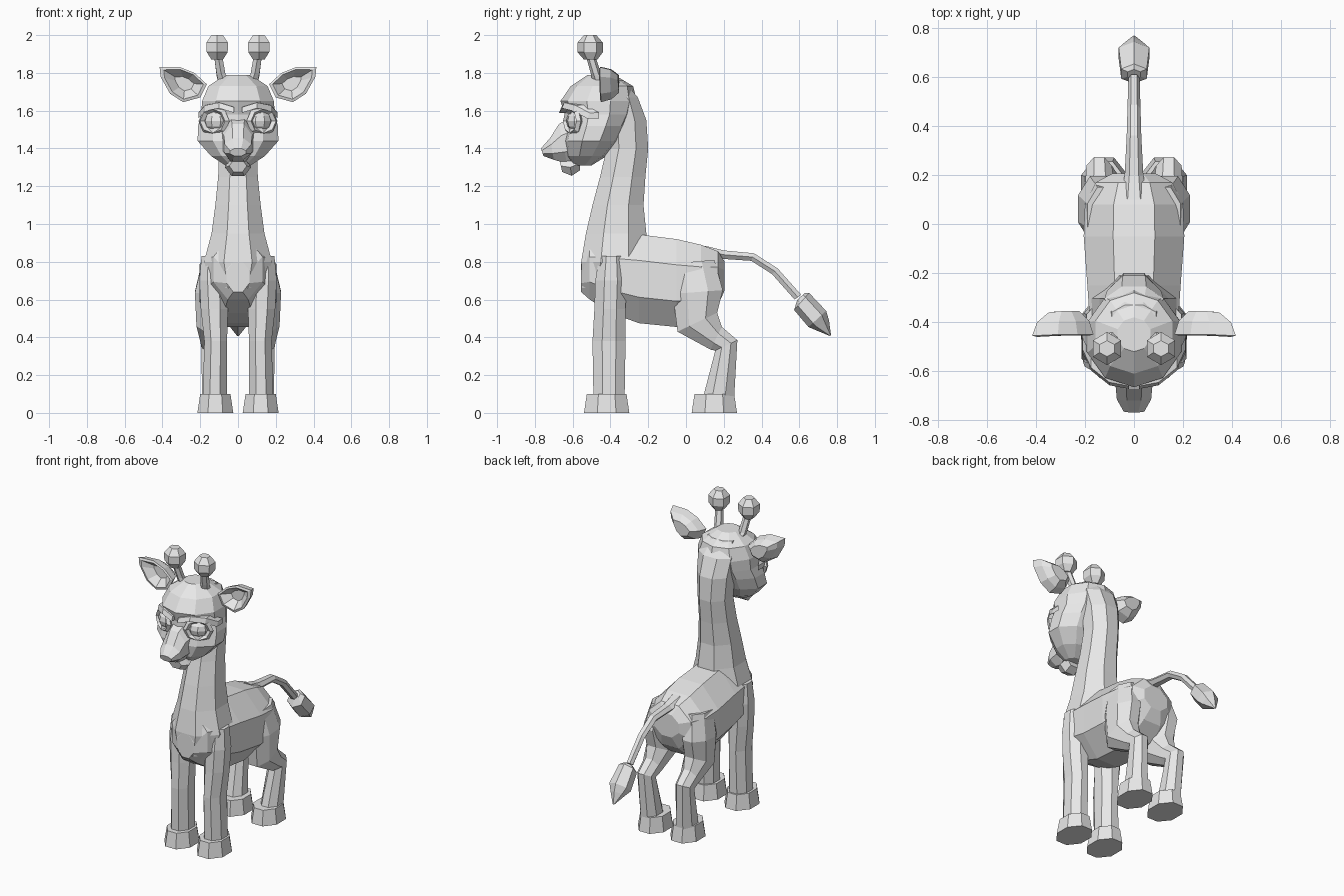
import bpy, bmesh, math
from mathutils import Matrix, Vector

grey = bpy.data.materials.new("plain_grey")
grey.diffuse_color = (0.8, 0.8, 0.8, 1)


def finish(ob, mirror):
    ob.data.materials.clear()
    ob.data.materials.append(grey)
    if mirror:
        ob.modifiers.new("Mirror", 'MIRROR').use_mirror_merge = False
    return ob


def skin(name, rings, mirror=False):
    """Bridge a list of point rings and cap both ends."""
    bm = bmesh.new()
    loops = [[bm.verts.new(p) for p in ring] for ring in rings]
    for a, b in zip(loops, loops[1:]):
        for i in range(len(a)):
            j = (i + 1) % len(a)
            bm.faces.new((a[i], a[j], b[j], b[i]))
    bm.faces.new(loops[0])
    bm.faces.new(loops[-1])
    bmesh.ops.recalc_face_normals(bm, faces=bm.faces)
    me = bpy.data.meshes.new(name)
    bm.to_mesh(me)
    bm.free()
    ob = bpy.data.objects.new(name, me)
    bpy.context.collection.objects.link(ob)
    return finish(ob, mirror)


def loft(name, sections, n=8, flat=True, mirror=False):
    """Each section: (y, z) of one edge, (y, z) of the other, centre x, half width."""
    off = math.pi / n if flat else 0
    k = 1 / math.cos(off)
    rings = []
    for y1, z1, y2, z2, x, rx in sections:
        c = Vector((x, (y1 + y2) / 2, (z1 + z2) / 2))
        v = Vector((0, (y1 - y2) / 2, (z1 - z2) / 2)) * k
        rings.append([c + v * math.cos(a) + Vector((rx * k * math.sin(a), 0, 0))
                      for a in (off + i * math.tau / n for i in range(n))])
    return skin(name, rings, mirror)


def upright(rows, x=0):
    """Level sections from (z, front y, back y, half width)."""
    return [(f, z, b, z, x, rx) for z, f, b, rx in rows]


# Torso, chest to rump: y, top, bottom, half width
torso = [(-.555, .80, .64, .06), (-.51, .92, .60, .13), (-.40, .94, .53, .18),
         (-.25, .945, .475, .19), (-.05, .92, .455, .205), (.08, .89, .49, .20),
         (.17, .855, .57, .155), (.205, .80, .65, .09)]
loft("torso", [(y, t, y, b, 0, rx) for y, t, b, rx in torso])

# Neck
loft("neck", upright([(.66, -.55, -.3, .13), (.80, -.555, -.20, .18), (.95, -.53, -.21, .14),
                      (1.10, -.495, -.225, .12), (1.25, -.455, -.215, .105),
                      (1.40, -.42, -.20, .10), (1.55, -.42, -.21, .11),
                      (1.67, -.42, -.255, .12), (1.76, -.43, -.33, .09)]))

# Head
loft("head", upright([(1.31, -.60, -.50, .07), (1.36, -.64, -.42, .15), (1.44, -.655, -.35, .225),
                      (1.52, -.64, -.31, .222), (1.58, -.64, -.28, .205), (1.65, -.665, -.26, .20),
                      (1.73, -.61, -.28, .165), (1.79, -.52, -.38, .07)]), n=10, flat=False)

# Muzzle and chin
loft("muzzle", [(-.58, 1.58, -.55, 1.33, 0, .10), (-.672, 1.53, -.63, 1.32, 0, .075),
                (-.72, 1.455, -.70, 1.34, 0, .07), (-.768, 1.40, -.755, 1.36, 0, .042)])
loft("chin", [(-.56, 1.36, -.56, 1.285, 0, .05), (-.62, 1.345, -.605, 1.255, 0, .06),
              (-.67, 1.34, -.655, 1.275, 0, .04)], n=6)

# Eyes and their faceted rims, turned outwards
place = Matrix.Translation((.115, -.578, 1.545)) @ Matrix.Rotation(math.radians(28), 4, 'Z')
bpy.ops.mesh.primitive_uv_sphere_add(segments=8, ring_count=6, radius=1)
eye = bpy.context.object
eye.name = "eyes"
eye.data.transform(place @ Matrix.Diagonal((.066, .055, .056, 1)))
finish(eye, True)
bpy.ops.mesh.primitive_torus_add(major_segments=8, minor_segments=4,
                                 major_radius=.075, minor_radius=.018)
rim = bpy.context.object
rim.name = "eye_rims"
rim.data.transform(place @ Matrix.Translation((0, -.025, 0)) @ Matrix.Diagonal((1, 1, .85, 1))
                   @ Matrix.Rotation(math.pi / 2, 4, 'X'))
finish(rim, True)

# Brows
skin("brows", [[(x, y + dy, z + dz) for dy, dz in ((0, .018), (-.012, -.012), (.05, -.012), (.05, .02))]
               for x, y, z in ((.02, -.66, 1.60), (.10, -.645, 1.625), (.175, -.585, 1.61),
                               (.21, -.51, 1.57))], True)

# Horn stalks and knobs
loft("horn_stalks", [(-.49, 1.73, -.40, 1.73, .065, .04), (-.505, 1.80, -.445, 1.78, .09, .027),
                     (-.53, 1.89, -.48, 1.89, .105, .025)], n=6, flat=False, mirror=True)
loft("horn_knobs", upright([(1.87, -.54, -.47, .035), (1.91, -.575, -.44, .064),
                            (1.96, -.575, -.44, .066), (2.0, -.54, -.475, .035)], .11),
     n=6, flat=False, mirror=True)

# Cupped ears: a leaf outline repeated at several scales and depths
leaf = [(.165, 1.74), (.23, 1.80), (.31, 1.832), (.415, 1.83),
        (.41, 1.78), (.36, 1.69), (.29, 1.645), (.20, 1.67)]
skin("ears", [[(.28 + (x - .28) * s, y - .06 * max(0, x - .33), 1.745 + (z - 1.745) * s)
               for x, z in leaf]
              for s, y in ((.5, -.355), (.85, -.395), (1, -.45), (.84, -.455), (.4, -.405))], True)

# Front legs
loft("front_legs", [(-.49, .08, -.325, .08, .122, .065), (-.495, .38, -.32, .38, .118, .06),
                    (-.485, .55, -.32, .55, .125, .072), (-.48, .70, -.315, .70, .13, .075),
                    (-.46, .83, -.33, .83, .135, .058)], mirror=True)

# Hind legs: haunch, thigh, hock, shin
loft("hind_legs", [(-.08, .79, .15, .81, .12, .07), (-.07, .63, .195, .65, .145, .083),
                   (-.045, .43, .165, .53, .14, .08), (.13, .335, .19, .455, .14, .058),
                   (.155, .33, .272, .385, .142, .052), (.09, .08, .255, .08, .13, .06)],
     mirror=True)

# Hooves
for name, y in (("front_hooves", -.42), ("hind_hooves", .15)):
    loft(name, upright([(0, y - .12, y + .12, .095), (.10, y - .105, y + .105, .08)], .12), mirror=True)

# Tail and tuft
loft("tail", [(.10, .885, .14, .82, 0, .045), (.20, .86, .20, .815, 0, .033),
              (.36, .845, .345, .805, 0, .026), (.485, .765, .455, .735, 0, .023),
              (.61, .625, .575, .60, 0, .02)], n=6)
loft("tail_tuft", [(.63, .635, .59, .60, 0, .03), (.652, .635, .572, .545, 0, .06),
                   (.742, .54, .648, .455, 0, .072), (.757, .49, .67, .445, 0, .05),
                   (.768, .41, .76, .408, 0, .006)], n=6, flat=False)
